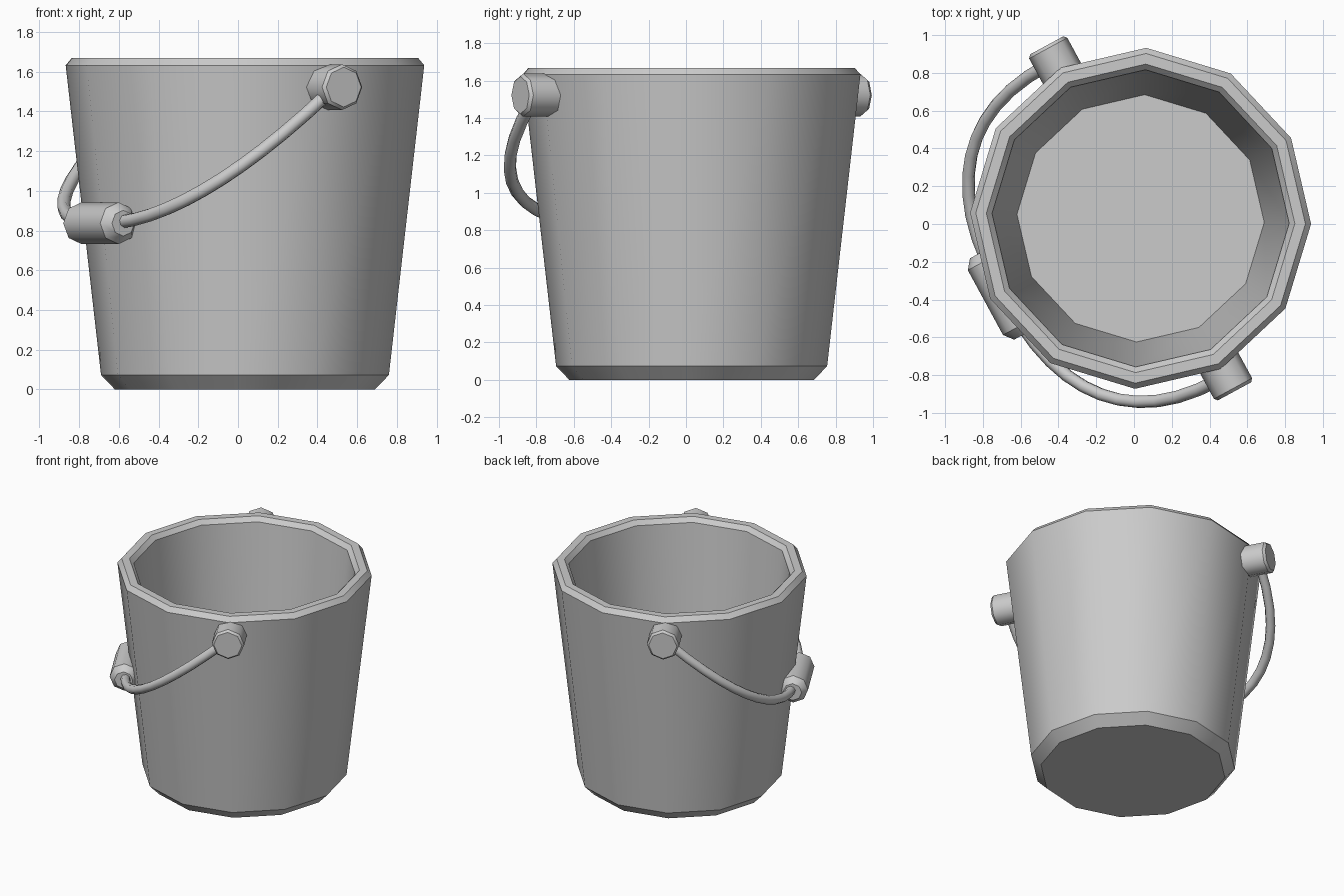
import bpy, bmesh, math
from mathutils import Vector

if "Cube" in bpy.data.objects:
    bpy.data.objects.remove(bpy.data.objects["Cube"])

# One plain grey for everything
grey = bpy.data.materials.new("grey")
GREY = (0.6, 0.6, 0.6, 1.0)
grey.diffuse_color = GREY
grey.use_nodes = True
grey.node_tree.nodes["Principled BSDF"].inputs["Base Color"].default_value = GREY


def revolve(name, profile, sides, origin, axis, phase=0.0):
    """Spin (radius, height) points about an axis; smooth around, sharp between rings."""
    bm = bmesh.new()
    rings = []
    for r, h in profile:
        angles = [phase + 2 * math.pi * i / sides for i in range(sides)]
        rings.append([bm.verts.new((r * math.cos(a), r * math.sin(a), h)) for a in angles])
    for low, high in zip(rings, rings[1:]):
        for i in range(sides):
            j = (i + 1) % sides
            bm.faces.new((low[i], low[j], high[j], high[i])).smooth = True
    bm.faces.new(rings[0][::-1])
    bm.faces.new(rings[-1])
    for ring in rings:
        for i in range(sides):
            bm.edges.get((ring[i], ring[(i + 1) % sides])).smooth = False
    bmesh.ops.recalc_face_normals(bm, faces=bm.faces)
    mesh = bpy.data.meshes.new(name)
    bm.to_mesh(mesh)
    bm.free()
    mesh.materials.append(grey)
    obj = bpy.data.objects.new(name, mesh)
    obj.location = origin
    obj.rotation_euler = Vector(axis).to_track_quat('Z', 'Y').to_euler()
    bpy.context.collection.objects.link(obj)
    return obj


CENTRE = Vector((0.035, 0.03, 0.0))
PIVOT = CENTRE + Vector((0, 0, 1.522))
HINGE = Vector((math.cos(math.radians(-61.5)), math.sin(math.radians(-61.5)), 0))
HANG = Vector((HINGE.y, -HINGE.x, 0)) * 0.83 + Vector((0, 0, -0.685))

# Bucket: outer chamfer, wall, rim, inner wall and floor
bucket_profile = [(0.655, 0), (0.725, 0.073), (0.903, 1.632), (0.873, 1.668),
                  (0.817, 1.668), (0.787, 1.635), (0.655, 0.12)]
revolve("bucket", bucket_profile, 12, CENTRE, (0, 0, 1), math.radians(-1.9))

# Hinge pegs on opposite sides of the rim
peg_profile = [(0.115, 0.82), (0.115, 1.025), (0.1, 1.042)]
for name, side in (("front_peg", 1), ("back_peg", -1)):
    revolve(name, peg_profile, 8, PIVOT, HINGE * side)

# Hanging wire handle, a squarish half ellipse between the pegs
curve = bpy.data.curves.new("handle_wire", 'CURVE')
curve.dimensions = '3D'
curve.bevel_depth = 0.034
curve.bevel_resolution = 2
curve.use_fill_caps = True
spline = curve.splines.new('POLY')
STEPS = 24
spline.points.add(STEPS)
for i, point in enumerate(spline.points):
    a = math.pi * i / STEPS
    c, s = math.cos(a), math.sin(a)
    across = math.copysign(abs(c) ** 0.8, c) * 0.95
    point.co = (*(PIVOT + HINGE * across + HANG * max(s, 0.0) ** 0.8), 1)
spline.use_smooth = True
curve.materials.append(grey)
wire = bpy.data.objects.new("handle_wire", curve)
bpy.context.collection.objects.link(wire)
bpy.ops.object.select_all(action='DESELECT')
wire.select_set(True)
bpy.context.view_layer.objects.active = wire
bpy.ops.object.convert(target='MESH')

# Grip at the middle of the handle, tapered at both ends
grip_profile = [(0.065, -0.245), (0.105, -0.195), (0.105, 0.195), (0.065, 0.245)]
revolve("handle_grip", grip_profile, 8, PIVOT + HANG, HINGE)
